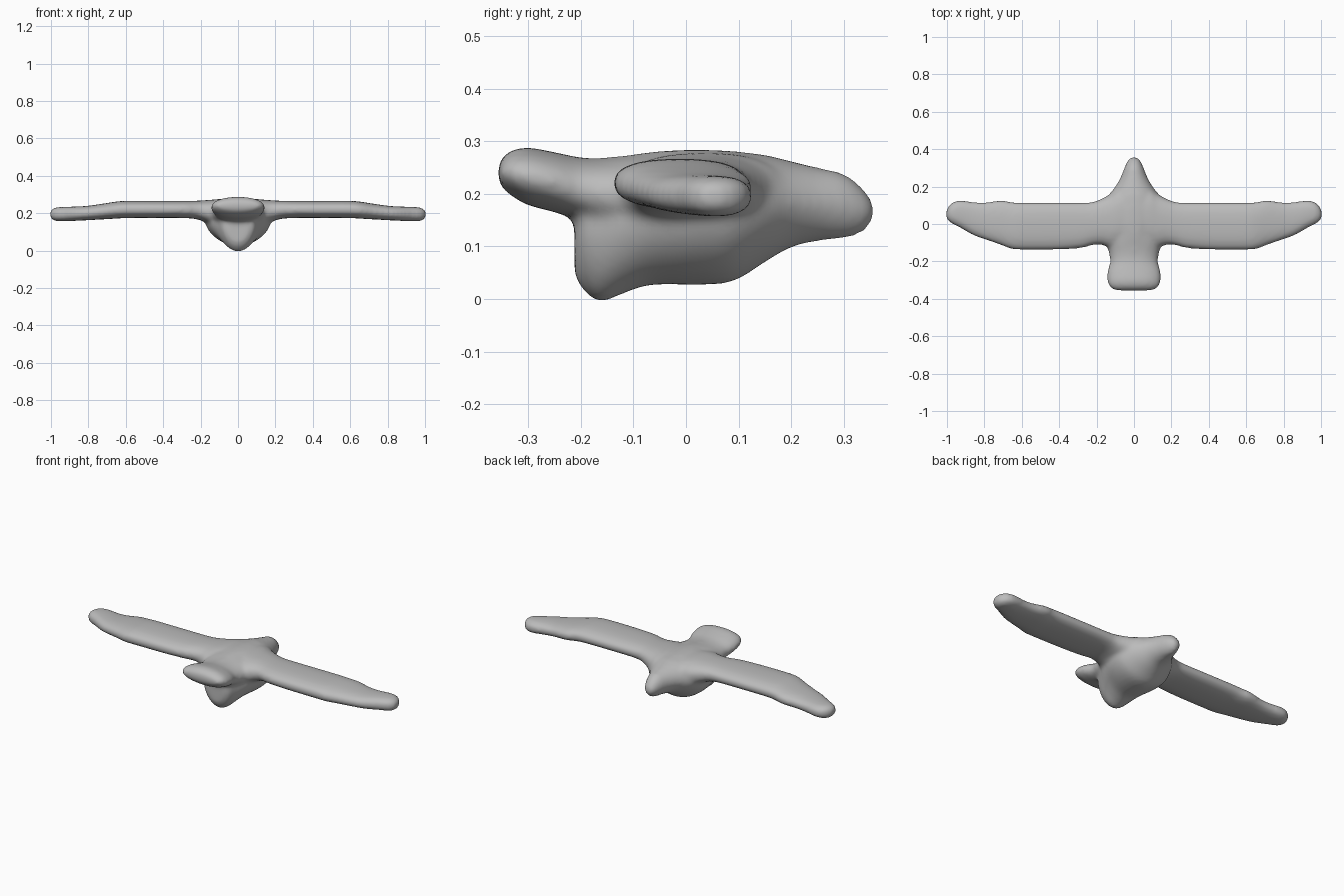
import bpy, bmesh, math

grey = bpy.data.materials.new("plain grey")
grey.diffuse_color = (0.5, 0.5, 0.5, 1)

N = 32


def resample(rows, steps=4):
    """Smooth curve through the section rows (first value is the station)."""
    out = []
    for i in range(len(rows) - 1):
        p0, p1, p2 = rows[max(i - 1, 0)], rows[i], rows[i + 1]
        p3 = rows[min(i + 2, len(rows) - 1)]
        for k in range(steps):
            t = k / steps
            out.append([0.5 * (2 * b + (c - a) * t + (2 * a - 5 * b + 4 * c - d) * t * t
                               + (3 * b - a - 3 * c + d) * t ** 3)
                        for a, b, c, d in zip(p0, p1, p2, p3)])
    out.append(list(rows[-1]))
    return out


def loft(bm, rows, axis, power=1.0, taper=0.0):
    """Rows: station, side low, side high, z low, z high."""
    rings = []
    for s, lo, hi, zb, zt in resample(rows):
        ring = []
        for k in range(N):
            a = 2 * math.pi * k / N
            c, q = math.cos(a), math.sin(a)
            c = math.copysign(abs(c) ** power, c)
            q = math.copysign(abs(q) ** power, q)
            c *= 1 - taper * max(0, -q)
            u = (lo + hi) / 2 + (hi - lo) / 2 * c
            z = (zb + zt) / 2 + (zt - zb) / 2 * q
            ring.append(bm.verts.new((s, u, z) if axis == "x" else (u, s, z)))
        rings.append(ring)
    for r0, r1 in zip(rings, rings[1:]):
        for k in range(N):
            bm.faces.new((r0[k], r0[(k + 1) % N], r1[(k + 1) % N], r1[k]))
    bm.faces.new(rings[0])
    bm.faces.new(rings[-1])


def sym(rows):
    return [(y, -w, w, zb, zt) for y, w, zb, zt in rows]


bm = bmesh.new()

# Body with rear foot bump and pointed front end
loft(bm, sym([
    (-0.212, 0.050, 0.05, 0.17), (-0.20, 0.085, 0.022, 0.25), (-0.165, 0.105, -0.006, 0.267),
    (-0.12, 0.13, 0.010, 0.272), (-0.07, 0.155, 0.026, 0.279), (0.0, 0.175, 0.027, 0.284),
    (0.06, 0.175, 0.028, 0.283), (0.10, 0.165, 0.038, 0.280), (0.15, 0.14, 0.070, 0.274),
    (0.20, 0.10, 0.098, 0.262), (0.25, 0.072, 0.110, 0.250), (0.30, 0.052, 0.115, 0.238),
    (0.335, 0.036, 0.126, 0.212), (0.353, 0.020, 0.145, 0.187), (0.359, 0.006, 0.158, 0.172),
]), "y", 1.0, 0.12)

# Flat fan at the back
loft(bm, sym([
    (-0.357, 0.07, 0.228, 0.250), (-0.350, 0.110, 0.212, 0.268), (-0.33, 0.134, 0.195, 0.283),
    (-0.30, 0.143, 0.178, 0.288), (-0.25, 0.141, 0.165, 0.279), (-0.20, 0.128, 0.148, 0.269),
    (-0.15, 0.135, 0.130, 0.268), (-0.08, 0.15, 0.12, 0.275), (0.0, 0.12, 0.12, 0.28),
]), "y", 0.95)

# Both wings in one span
half = [
    (0.07, -0.13, 0.20, 0.100, 0.278), (0.12, -0.13, 0.165, 0.125, 0.274),
    (0.17, -0.112, 0.137, 0.150, 0.270), (0.22, -0.112, 0.118, 0.168, 0.267),
    (0.28, -0.128, 0.114, 0.174, 0.266), (0.40, -0.137, 0.114, 0.175, 0.266),
    (0.60, -0.138, 0.114, 0.174, 0.266), (0.66, -0.132, 0.118, 0.171, 0.261),
    (0.71, -0.113, 0.126, 0.168, 0.253), (0.80, -0.082, 0.115, 0.163, 0.240),
    (0.86, -0.060, 0.118, 0.160, 0.236), (0.93, -0.020, 0.126, 0.157, 0.234),
    (0.97, 0.000, 0.115, 0.158, 0.231), (0.993, 0.018, 0.092, 0.166, 0.222),
    (1.004, 0.035, 0.070, 0.182, 0.208),
]
loft(bm, [(-r[0],) + r[1:] for r in reversed(half)] + half, "x", 0.82)

bmesh.ops.recalc_face_normals(bm, faces=bm.faces)
mesh = bpy.data.meshes.new("gliding_bird")
bm.to_mesh(mesh)
bm.free()
mesh.materials.append(grey)
bird = bpy.data.objects.new("gliding_bird", mesh)
bpy.context.collection.objects.link(bird)

# Fuse the parts into one soft skin
remesh = bird.modifiers.new("fuse", "REMESH")
remesh.mode = "VOXEL"
remesh.voxel_size = 0.01
remesh.use_smooth_shade = True
smooth = bird.modifiers.new("soften", "SMOOTH")
smooth.factor = 0.5
smooth.iterations = 10
